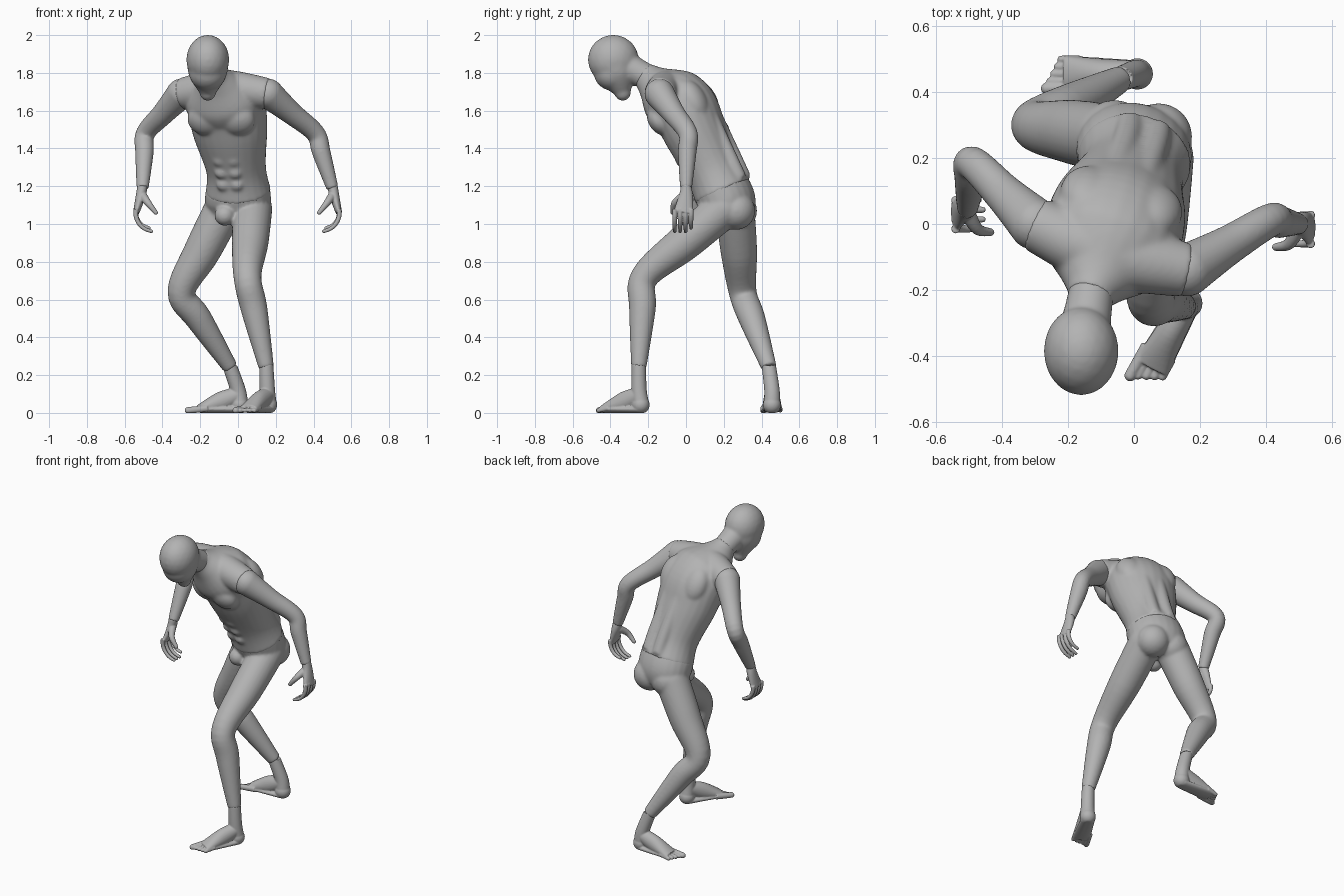
import bpy, bmesh, math
from mathutils import Vector, Matrix

if "Cube" in bpy.data.objects:
    bpy.data.objects.remove(bpy.data.objects["Cube"], do_unlink=True)

grey = (.45, .45, .45, 1)
material = bpy.data.materials.new("mannequin grey")
material.use_nodes = True
material.diffuse_color = grey
material.node_tree.nodes["Principled BSDF"].inputs["Base Color"].default_value = grey

SIDEWAYS, FORWARD, UPWARD = Vector((1, 0, 0)), Vector((0, 1, 0)), Vector((0, 0, 1))
RING, STEPS = 24, 6


def catmull(before, start, end, after, t):
    """Point on a smooth curve between start and end."""
    tangent_in, tangent_out = (end - before) / 2, (after - start) / 2
    ease = t * t * (3 - 2 * t)
    swing_in, swing_out = t * (1 - t) ** 2, t * t * (t - 1)
    return start.lerp(end, ease) + tangent_in * swing_in + tangent_out * swing_out


def blob(bm, center, radii, axes=None):
    """Ellipsoid, optionally turned to three given axes."""
    turn = Matrix(axes).transposed() if axes else Matrix.Identity(3)
    shape = (turn @ Matrix.Diagonal(radii)).to_4x4()
    bmesh.ops.create_icosphere(bm, subdivisions=3, radius=1,
                               matrix=Matrix.Translation(center) @ shape)


def ball(bm, center, radius):
    blob(bm, center, (radius, radius, radius))


def tube(bm, stations, side=SIDEWAYS, round_tip=False):
    """Loft ellipses along a smooth path; a station is (center, width, depth)."""
    centers = [Vector(station[0]) for station in stations]
    sizes = [Vector((station[1], station[-1])) for station in stations]
    last = len(stations) - 1
    path = []
    for i in range(last):
        near, far = max(i - 1, 0), min(i + 2, last)
        for k in range(STEPS):
            t = k / STEPS
            center = catmull(centers[near], centers[i], centers[i + 1], centers[far], t)
            size = catmull(sizes[near], sizes[i], sizes[i + 1], sizes[far], t)
            path.append((center, size))
    path.append((centers[last], sizes[last]))
    rings = []
    for i, (center, size) in enumerate(path):
        before, after = path[max(i - 1, 0)][0], path[min(i + 1, len(path) - 1)][0]
        along = (after - before).normalized()
        depth = along.cross(side).normalized()
        width = depth.cross(along)
        angles = [math.tau * k / RING for k in range(RING)]
        rings.append([bm.verts.new(center + width * math.cos(angle) * size.x
                                   + depth * math.sin(angle) * size.y) for angle in angles])
    for lower, upper in zip(rings, rings[1:]):
        for k in range(RING):
            bm.faces.new((lower[k - 1], lower[k], upper[k], upper[k - 1]))
    bm.faces.new(reversed(rings[0]))
    bm.faces.new(rings[-1])
    if round_tip:
        ball(bm, centers[last], stations[last][1])


def limb(bm, top, joint, end, radii):
    """Arm or leg: root, middle, joint, muscle and end, one radius for each."""
    top, joint, end = Vector(top), Vector(joint), Vector(end)
    centers = (top, top.lerp(joint, .5), joint, joint.lerp(end, .35), end)
    tube(bm, list(zip(centers, radii)))
    ball(bm, top, radii[0])


def finish(bm, name, voxel=.007, smoothing=4):
    """Fuse the overlapping shapes into one smooth skin."""
    bmesh.ops.recalc_face_normals(bm, faces=bm.faces)
    mesh = bpy.data.meshes.new(name)
    bm.to_mesh(mesh)
    bm.free()
    mesh.materials.append(material)
    obj = bpy.data.objects.new(name, mesh)
    bpy.context.collection.objects.link(obj)
    fuse = obj.modifiers.new("fuse", 'REMESH')
    fuse.mode = 'VOXEL'
    fuse.voxel_size = voxel
    fuse.use_smooth_shade = True
    soften = obj.modifiers.new("soften", 'SMOOTH')
    soften.factor = .5
    soften.iterations = smoothing


# Body axes: across to the left, out of the chest, up the spine
across = Vector((.96, -.27, 0)).normalized()
front = Vector((-.24, -.84, -.48)).normalized()
rise = across.cross(-front).normalized()
axes = (across, front, rise)

# Torso from waist to neck
waist, belly, chest = Vector((0, .19, 1.18)), Vector((-.01, .14, 1.29)), Vector((-.06, -.01, 1.61))
neck = Vector((-.13, -.21, 1.78))
shoulders = {"left": Vector((.16, -.14, 1.69)), "right": Vector((-.3, 0, 1.69))}
bm = bmesh.new()
tube(bm, [(waist - rise * .012, .176, .157), (belly, .16, .145),
          (belly.lerp(chest, .6), .2, .165), (chest, .21, .175),
          (chest.lerp(neck, .4), .2, .165), (chest.lerp(neck, .8), .115, .1),
          (neck, .075), (neck.lerp(chest, -.08), .072)], across)
tube(bm, [(shoulders["left"], .083), (chest.lerp(neck, .4) + UPWARD * .04, .1),
          (shoulders["right"], .083)], FORWARD)
for side in (-across, across):
    # Chest muscle, shoulder blade, back muscle beside the spine
    blob(bm, chest + front * .12 + side * .085, (.1, .065, .09), axes)
    blob(bm, chest - front * .09 + side * .1, (.09, .07, .12), axes)
    tube(bm, [(place - front * .125 + side * .045, .04) for place in (waist, belly, chest)],
         across)
    # Belly muscles
    for row in range(3):
        middle = waist.lerp(chest, .2 + row * .15)
        blob(bm, middle + front * .133 + side * .036, (.036, .022, .032), axes)
finish(bm, "torso", smoothing=22)

# Head with neck, face narrowing to the chin
skull, chin = Vector((-.16, -.385, 1.87)), Vector((-.16, -.335, 1.695))
bm = bmesh.new()
tube(bm, [(neck.lerp(skull, -.1), .068), (neck.lerp(skull, .4), .074), (skull, .085)])
blob(bm, skull, (.114, .135, .132))
ball(bm, (-.16, -.39, 1.805), .1)
tube(bm, [(skull, .112, .125), (skull.lerp(chin, .5), .098, .105), (chin, .044)],
     round_tip=True)
finish(bm, "head", smoothing=20)

# Pelvis and legs down to the ankles
ankles = {"left": Vector((.15, -.25, .24)), "right": Vector((-.04, .44, .24))}
leg_radii = (.104, .097, .074, .071, .041)
bm = bmesh.new()
tube(bm, [(waist + rise * .03, .165, .145), (waist, .172, .152),
          (waist + Vector((0, .03, -.07)), .176, .15),
          (waist + Vector((0, .04, -.14)), .15, .125)], across)
for center in ((.075, .265, 1.07), (-.06, .275, 1.07)):
    ball(bm, center, .102)
ball(bm, (-.07, .1, 1.045), .055)
limb(bm, (.078, .2, 1.08), (.05, -.22, .72), ankles["left"], leg_radii)
limb(bm, (-.08, .26, 1.07), (-.3, .3, .64), ankles["right"], leg_radii)
finish(bm, "pelvis_and_legs", smoothing=16)


def foot(name, ankle, heel, ahead, outer):
    """Foot built ahead of the heel, with s running towards the little toe."""
    ahead = Vector(ahead).normalized()
    out = Vector((-ahead.y, ahead.x, 0)) * outer

    def at(f, s, z):
        return Vector(heel) + ahead * f + out * s + UPWARD * z

    bm = bmesh.new()
    tube(bm, [(ankle + UPWARD * .02, .036), (ankle, .038), (at(.01, 0, .12), .041),
              (at(0, 0, .05), .044)], out)
    ball(bm, at(0, 0, .043), .048)
    # Instep and sole
    tube(bm, [(at(0, 0, .1), .04), (at(.1, 0, .06), .046, .052),
              (at(.22, 0, .02), .055, .022)], out)
    tube(bm, [(at(0, 0, .02), .042, .022), (at(.2, 0, .02), .055, .02)], out)
    # Toes get shorter towards the outside
    for toe in range(5):
        spread = (toe - 2) * .022
        length, radius = .275 - toe * .011, .018 if toe == 0 else .012
        tube(bm, [(at(.17, spread, .024), radius), (at(length, spread, .013), radius)],
             out, round_tip=True)
    for vert in bm.verts:
        vert.co.z = max(vert.co.z, 0)
    finish(bm, name, voxel=.004, smoothing=6)


foot("left_foot", ankles["left"], (.16, -.24, 0), (-.48, -.87, 0), 1)
foot("right_foot", ankles["right"], (.01, .455, 0), (-1, 0, 0), -1)


def hand(name, wrist, mirror):
    """Loosely curled hand hanging from the wrist; mirror flips it across x."""
    def at(x, y, z):
        return wrist + Vector((mirror * x, y, z))

    bm = bmesh.new()
    tube(bm, [(at(0, 0, .015), .027), (at(.01, 0, -.04), .037, .026),
              (at(.034, -.015, -.13), .052, .017)], FORWARD)
    # Each finger bends a little more at every joint
    for finger in range(4):
        y = -.06 + finger * .029
        x, z, bend = .035, -.11, 0
        length = .034 if finger == 3 else .04
        stations = []
        for knuckle in range(5):
            stations.append((at(x, y, z), .0135 - knuckle * .001))
            x -= length * math.sin(bend)
            z -= length * math.cos(bend)
            bend += .4
        tube(bm, stations, FORWARD, round_tip=True)
    # Thumb
    tube(bm, [(at(0, -.01, -.04), .024), (at(-.03, -.06, -.08), .018),
              (at(-.07, -.07, -.13), .012)], FORWARD, round_tip=True)
    finish(bm, name, voxel=.0035, smoothing=4)


# Arms down to the wrists, with hands
elbows = {"left": Vector((.41, .01, 1.48)), "right": Vector((-.49, .185, 1.48))}
wrists = {"left": Vector((.5, 0, 1.19)), "right": Vector((-.505, .045, 1.19))}
for name, mirror in (("left", 1), ("right", -1)):
    bm = bmesh.new()
    limb(bm, shoulders[name], elbows[name], wrists[name], (.08, .06, .051, .049, .032))
    finish(bm, name + "_arm", smoothing=6)
    hand(name + "_hand", wrists[name], mirror)
